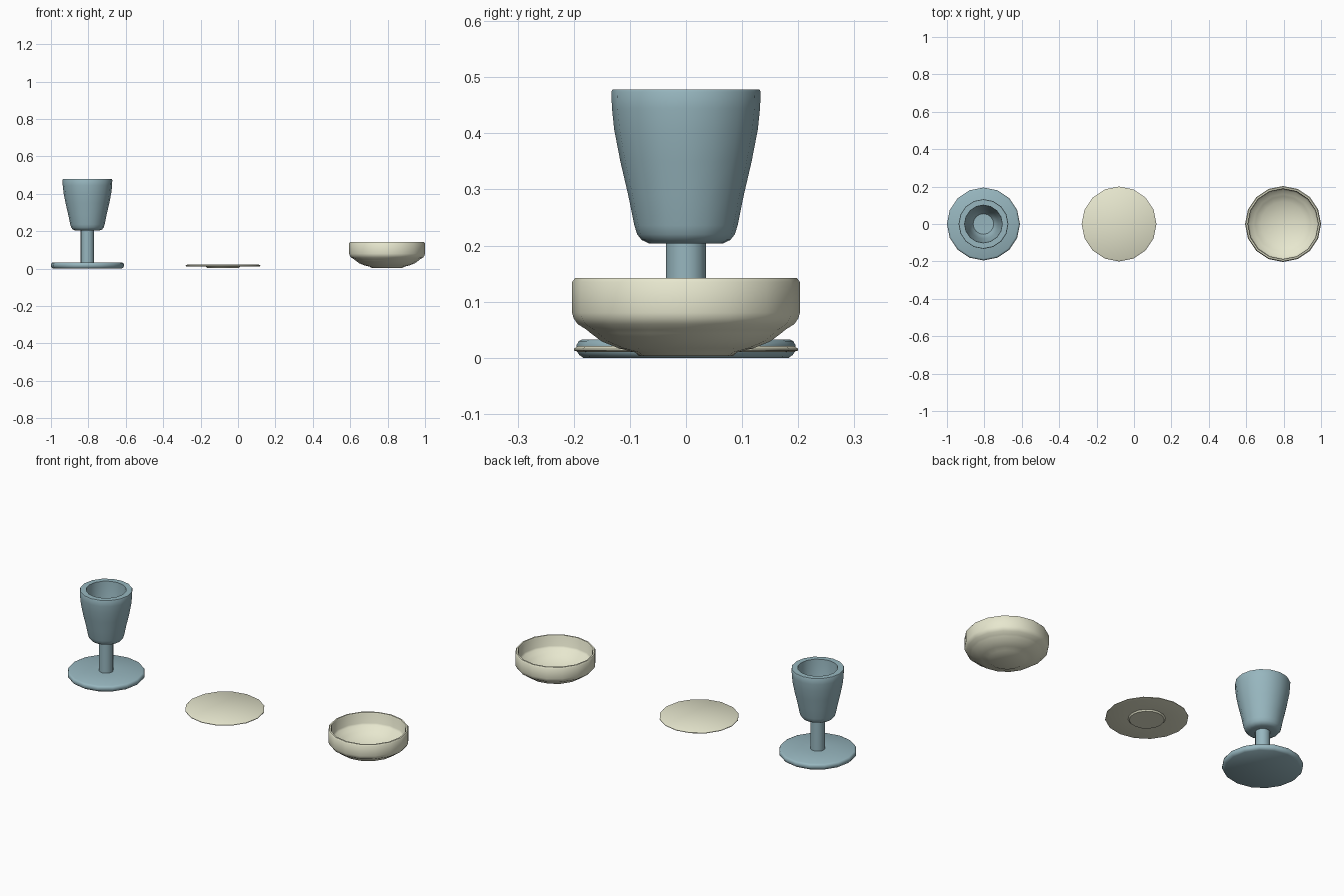
import bpy, bmesh
from math import cos, sin, pi, radians

SIDES = 16


def material(name, rgb):
    m = bpy.data.materials.new(name)
    m.diffuse_color = (*rgb, 1)
    return m


def lathe(name, profile, x, mat):
    """Revolve (radius, z) points about z; radius 0 closes at a pole."""
    bm = bmesh.new()
    rings = []
    for r, z in profile:
        if r == 0:
            rings.append([bm.verts.new((0, 0, z))] * SIDES)
        else:
            rings.append([bm.verts.new((r * cos(2 * pi * i / SIDES),
                                        r * sin(2 * pi * i / SIDES), z))
                          for i in range(SIDES)])
    for a, b in zip(rings, rings[1:]):
        for i in range(SIDES):
            j = (i + 1) % SIDES
            quad = list(dict.fromkeys((a[i], a[j], b[j], b[i])))
            bm.faces.new(quad)
    bmesh.ops.recalc_face_normals(bm, faces=bm.faces[:])
    mesh = bpy.data.meshes.new(name)
    bm.to_mesh(mesh)
    bm.free()
    mesh.materials.append(mat)
    obj = bpy.data.objects.new(name, mesh)
    obj.location.x = x
    bpy.context.collection.objects.link(obj)
    bpy.ops.object.select_all(action='DESELECT')
    obj.select_set(True)
    bpy.context.view_layer.objects.active = obj
    bpy.ops.object.shade_smooth_by_angle(angle=radians(40))
    return obj


blue = material("blue_glaze", (0.31, 0.47, 0.52))
cream = material("cream_glaze", (0.80, 0.80, 0.62))

# Goblet: foot, stem and hollow cup turned as one piece
goblet = [(0, 0), (0.183, 0), (0.190, 0.005), (0.195, 0.012), (0.195, 0.023),
          (0.191, 0.030), (0.185, 0.033), (0.036, 0.033), (0.036, 0.204),
          (0.066, 0.204), (0.079, 0.210), (0.087, 0.220), (0.092, 0.236),
          (0.103, 0.290), (0.117, 0.350), (0.128, 0.407), (0.132, 0.445),
          (0.133, 0.474), (0.131, 0.478), (0.101, 0.478), (0.099, 0.440),
          (0.092, 0.385), (0.080, 0.320), (0.068, 0.265), (0.055, 0.245),
          (0, 0.242)]
lathe("goblet", goblet, -0.805, blue)

# Plate: thin flat disc on a small foot
plate = [(0, 0.003), (0.084, 0.003), (0.090, 0.010), (0.188, 0.010),
         (0.200, 0.013), (0.200, 0.016), (0.192, 0.021), (0, 0.021)]
lathe("plate", plate, -0.08, cream)

# Bowl: stepped outside, thin upright wall, recessed floor
bowl = [(0, 0.003), (0.080, 0.003), (0.092, 0.010), (0.120, 0.017),
        (0.150, 0.029), (0.170, 0.044), (0.177, 0.050), (0.193, 0.060),
        (0.200, 0.070), (0.203, 0.080), (0.203, 0.135), (0.198, 0.142),
        (0.190, 0.142), (0.187, 0.136), (0.187, 0.084), (0.181, 0.075),
        (0.160, 0.063), (0.148, 0.053), (0.120, 0.036), (0.085, 0.028),
        (0.065, 0.021), (0, 0.019)]
lathe("bowl", bowl, 0.797, cream)
